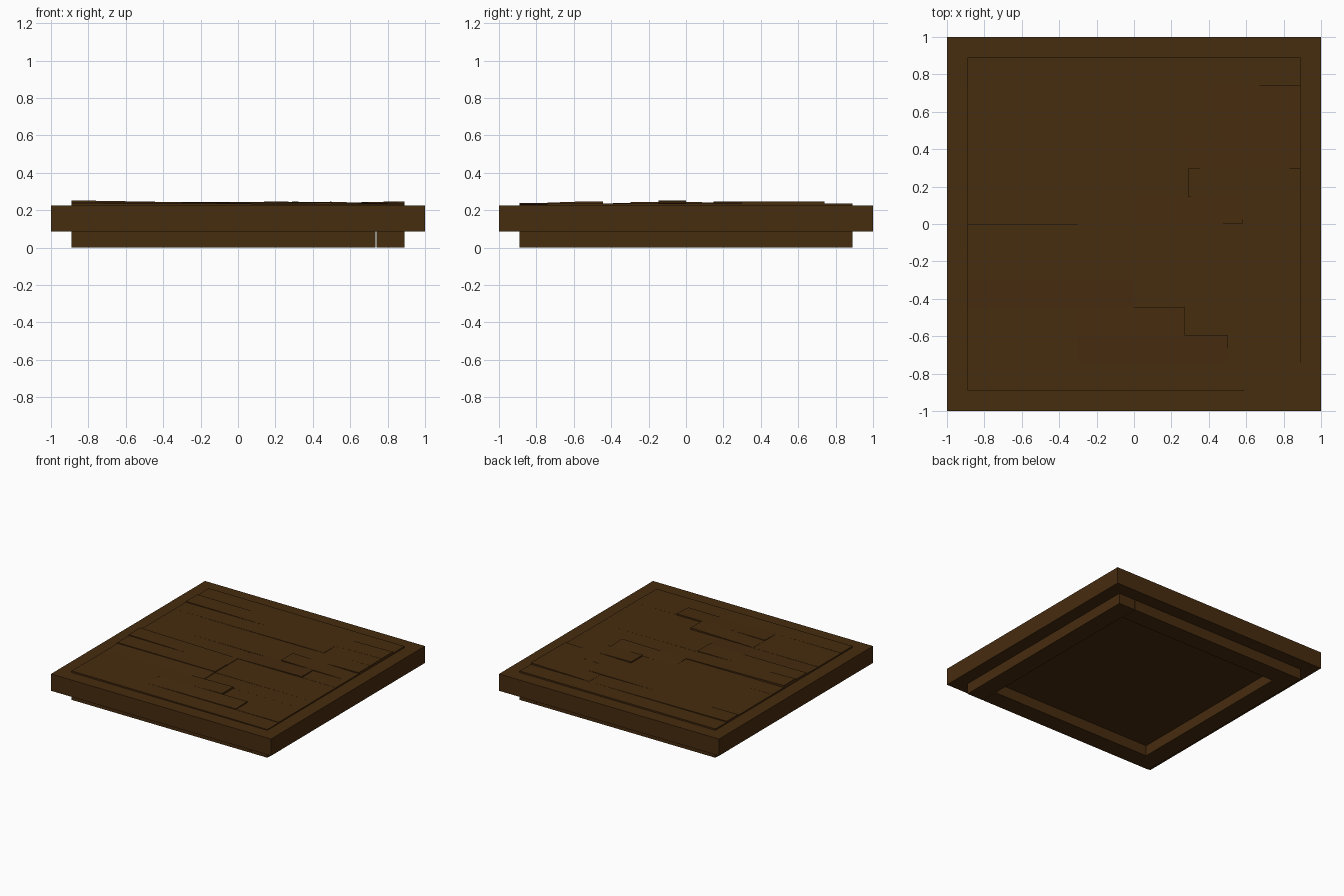
import bpy

wood = bpy.data.materials.new("dark_brown_wood")
wood.diffuse_color = (0.062, 0.025, 0.0046, 1)


def hexahedron(name, x, y, bottom, tops):
    """Box whose four top corners have their own heights."""
    (x0, x1), (y0, y1) = x, y
    ring = [(x0, y0), (x1, y0), (x1, y1), (x0, y1)]
    verts = [(px, py, bottom) for px, py in ring]
    verts += [(px, py, t) for (px, py), t in zip(ring, tops)]
    faces = [(3, 2, 1, 0), (4, 5, 6, 7)]
    faces += [(i, (i + 1) % 4, (i + 1) % 4 + 4, i + 4) for i in range(4)]
    mesh = bpy.data.meshes.new(name)
    mesh.from_pydata(verts, [], faces)
    mesh.materials.append(wood)
    obj = bpy.data.objects.new(name, mesh)
    bpy.context.collection.objects.link(obj)
    return obj


def box(name, x, y, z0, z1):
    return hexahedron(name, x, y, z0, [z1] * 4)


# Main slab
box("slab", (-1, 1), (-1, 1), 0.087, 0.225)

# Support frame under the slab, with a hairline joint beside the right beam
E, I = 0.89, 0.74
box("right_beam", (I, E), (-E, E), 0, 0.087)
box("left_beam", (-E, -I), (-E, E), 0, 0.087)
box("front_beam", (-I, I - 0.005), (-E, -I), 0, 0.087)
box("back_beam", (-I, I - 0.005), (I, E), 0, 0.087)

# Floor boards: row from the back, x start, x end, left height, right height,
# and how much the back edge is raised over the front edge
boards = [
    (0, -E, E, 0.236, 0.236, 0.002),
    (1, -E, 0.36, 0.243, 0.235, 0),
    (1, 0.36, E, 0.236, 0.248, 0),
    (2, -E, 0.47, 0.236, 0.240, 0),
    (2, 0.47, E, 0.238, 0.247, 0),
    (3, -E, 0.29, 0.236, 0.236, 0),
    (3, 0.29, E, 0.236, 0.246, 0),
    (4, -E, 0.29, 0.236, 0.236, 0),
    (4, 0.29, E, 0.246, 0.236, 0),
    (5, -E, 0.0, 0.237, 0.234, 0),
    (5, 0.0, 0.58, 0.235, 0.243, -0.003),
    (5, 0.58, E, 0.236, 0.236, 0),
    (6, -E, 0.0, 0.253, 0.238, 0),
    (6, 0.0, E, 0.235, 0.235, 0),
    (7, -E, 0.0, 0.245, 0.243, 0),
    (7, 0.0, E, 0.236, 0.235, 0),
    (8, -E, 0.0, 0.236, 0.238, 0.004),
    (8, 0.0, E, 0.234, 0.235, 0),
    (9, -E, -0.3, 0.236, 0.236, 0),
    (9, -0.3, 0.27, 0.237, 0.248, 0),
    (9, 0.27, E, 0.234, 0.235, 0),
    (10, -E, -0.3, 0.236, 0.236, 0),
    (10, -0.3, 0.5, 0.239, 0.243, 0.005),
    (10, 0.5, E, 0.235, 0.235, 0),
    (11, -E, E, 0.238, 0.232, 0),
]
width = 2 * E / 12
for row, x0, x1, zl, zr, roll in boards:
    back = E - row * width
    h = roll / 2
    hexahedron("floor_board", (x0, x1), (back - width, back), 0.2,
               [zl - h, zr - h, zr + h, zl + h])
